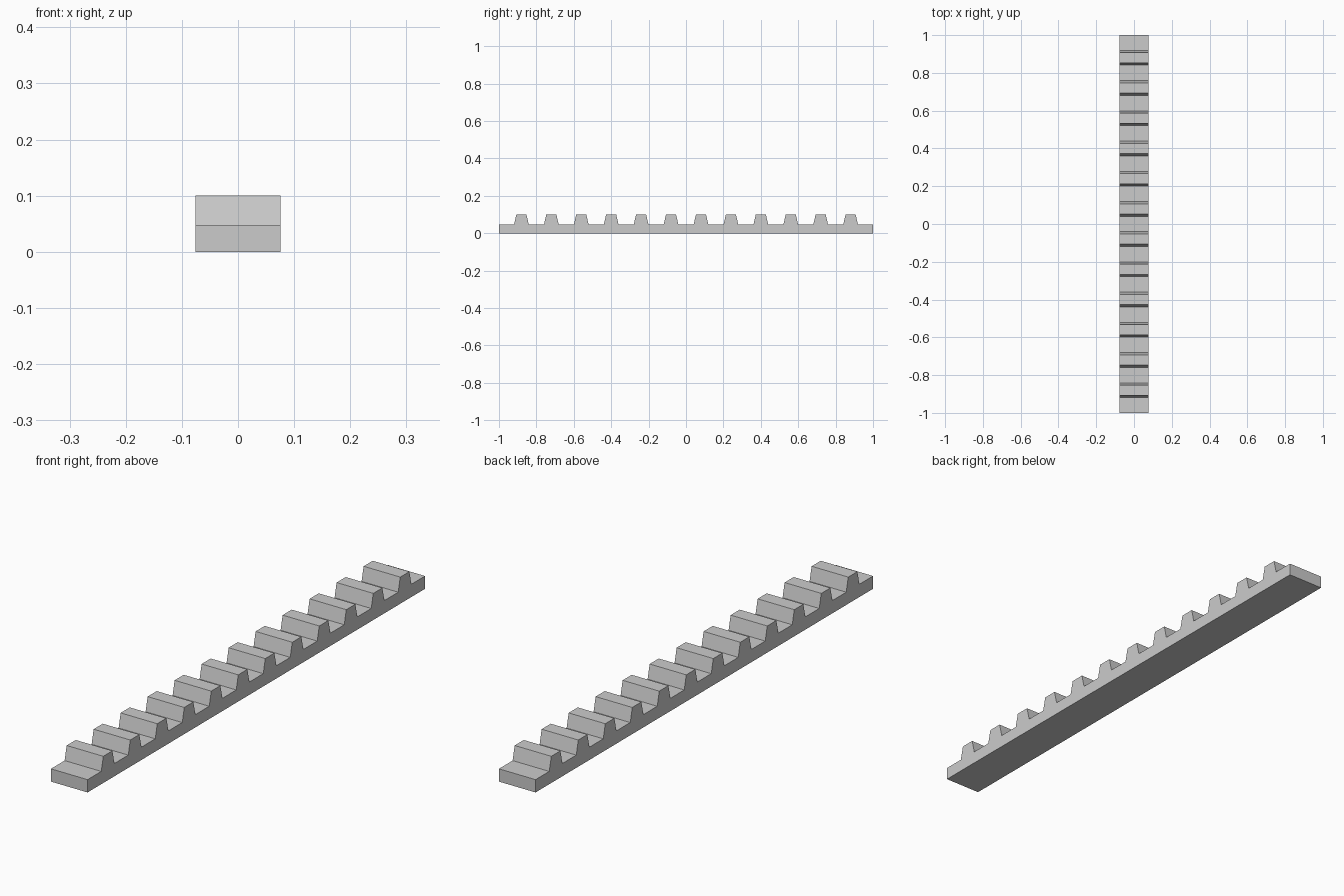
import bpy, bmesh

if "Cube" in bpy.data.objects:
    bpy.data.objects.remove(bpy.data.objects["Cube"])

HALF_W, BASE_H, TOP_H = 0.076, 0.048, 0.10
TEETH, PITCH = 12, 0.16
ROOT, TIP = 0.039, 0.027  # half widths of a tooth at root and tip

# Side profile of the rack as (y, z): flat bar with trapezoid teeth on top
profile = [(1, BASE_H), (1, 0), (-1, 0), (-1, BASE_H)]
for i in range(TEETH):
    c = (i - (TEETH - 1) / 2) * PITCH
    profile += [(c - ROOT, BASE_H), (c - TIP, TOP_H), (c + TIP, TOP_H), (c + ROOT, BASE_H)]

# Extrude the profile across x
bm = bmesh.new()
face = bm.faces.new([bm.verts.new((-HALF_W, y, z)) for y, z in profile])
ext = bmesh.ops.extrude_face_region(bm, geom=[face])
moved = [g for g in ext["geom"] if isinstance(g, bmesh.types.BMVert)]
bmesh.ops.translate(bm, verts=moved, vec=(2 * HALF_W, 0, 0))
bmesh.ops.recalc_face_normals(bm, faces=bm.faces)

mesh = bpy.data.meshes.new("toothed_rack")
bm.to_mesh(mesh)
bm.free()
bpy.context.collection.objects.link(bpy.data.objects.new("toothed_rack", mesh))
